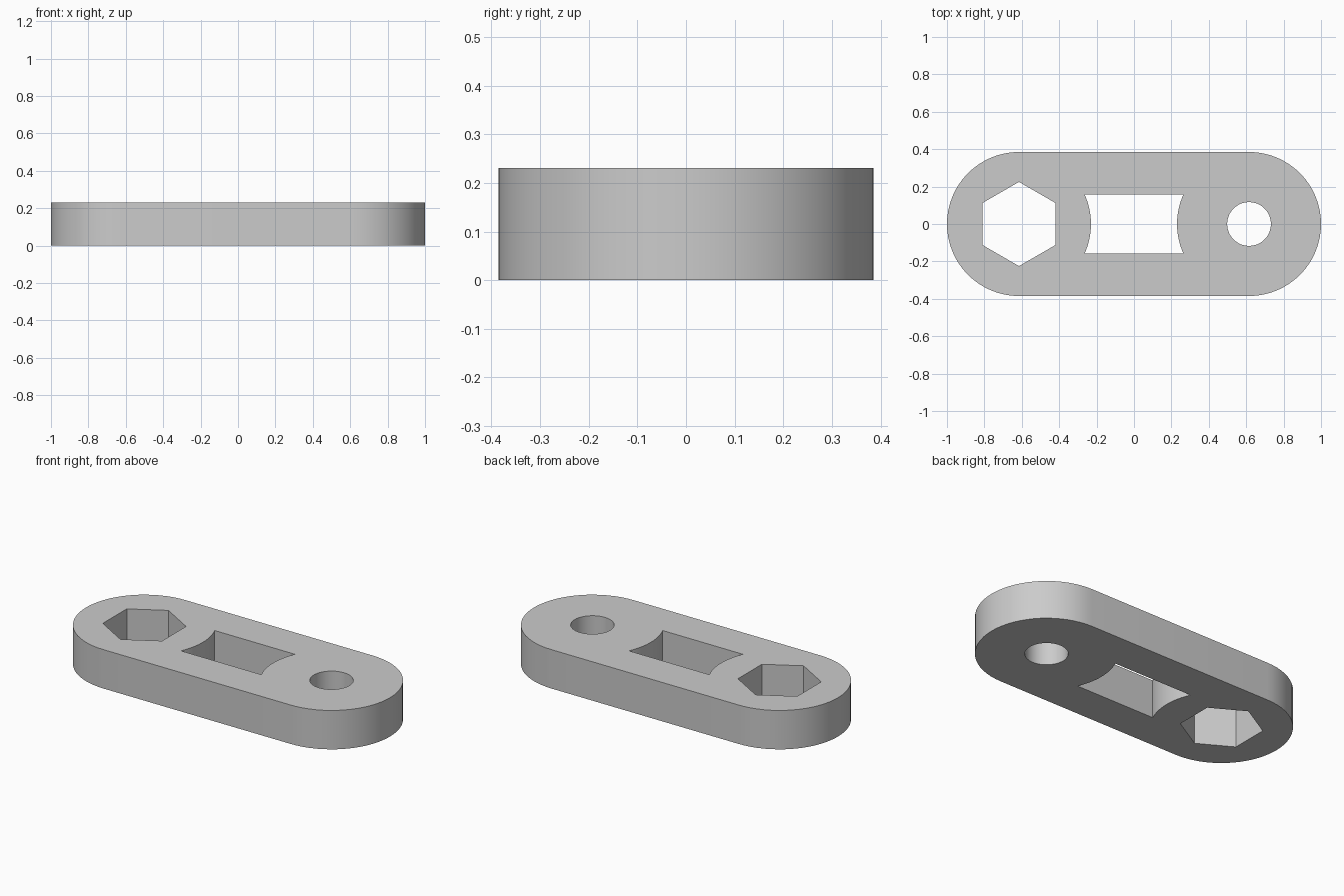
import bpy
import bmesh
from math import sin, cos, pi, asin, radians

default = bpy.data.objects.get("Cube")
if default:
    bpy.data.objects.remove(default, do_unlink=True)

HEIGHT = 0.231
END_R = 0.385          # radius of the rounded ends
END_X = 1 - END_R      # centre of the rounded ends
SLOT_Y = 0.158         # half width of the middle slot


def arc(cx, radius, start, end, steps):
    """Points on an arc centred on the x axis, both ends included."""
    return [(cx + radius * cos(start + (end - start) * i / steps),
             radius * sin(start + (end - start) * i / steps))
            for i in range(steps + 1)]


# Outline and the three openings, as closed profiles
outline = arc(END_X, END_R, -pi / 2, pi / 2, 32) + arc(-END_X, END_R, pi / 2, 3 * pi / 2, 32)
hex_opening = arc(-END_X, 0.225, pi / 6, pi / 6 + 2 * pi, 6)[:-1]
round_hole = arc(END_X, 0.117, 0, 2 * pi, 48)[:-1]
a = asin(SLOT_Y / END_R)
slot = arc(END_X, END_R, pi + a, pi - a, 16) + arc(-END_X, END_R, a, -a, 16)

# Fill the plate between the profiles, then extrude it upward
bm = bmesh.new()
edges = []
for profile in (outline, hex_opening, round_hole, slot):
    verts = [bm.verts.new((x, y, 0)) for x, y in profile]
    edges += [bm.edges.new((v, verts[i - 1])) for i, v in enumerate(verts)]
bmesh.ops.triangle_fill(bm, edges=edges, use_beauty=True, normal=(0, 0, -1))
top = bmesh.ops.extrude_face_region(bm, geom=bm.faces[:], use_keep_orig=True)
bmesh.ops.translate(bm, vec=(0, 0, HEIGHT),
                    verts=[g for g in top["geom"] if isinstance(g, bmesh.types.BMVert)])
bmesh.ops.recalc_face_normals(bm, faces=bm.faces[:])

mesh = bpy.data.meshes.new("link_plate")
bm.to_mesh(mesh)
bm.free()
plate = bpy.data.objects.new("link_plate", mesh)
bpy.context.collection.objects.link(plate)

# Plain grey finish
grey = bpy.data.materials.new("plain_grey")
grey.use_nodes = True
colour = (0.6, 0.6, 0.6, 1)
grey.diffuse_color = colour
grey.node_tree.nodes["Principled BSDF"].inputs["Base Color"].default_value = colour
mesh.materials.append(grey)

# Smooth curved walls, sharp rims and corners
bpy.ops.object.select_all(action="DESELECT")
plate.select_set(True)
bpy.context.view_layer.objects.active = plate
bpy.ops.object.shade_smooth_by_angle(angle=radians(30))
